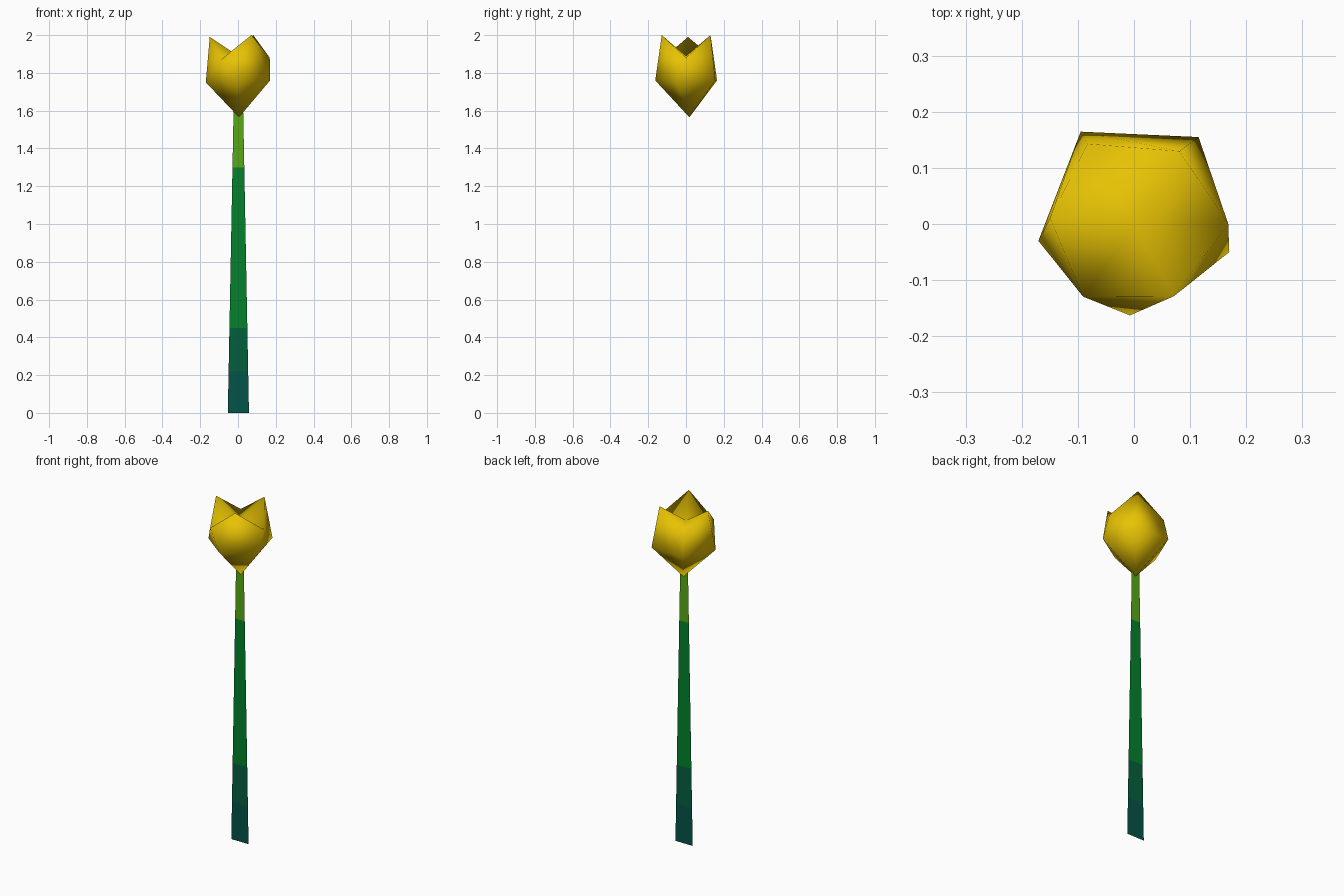
import bpy, bmesh, math
from mathutils import Vector

if "Cube" in bpy.data.objects:
    bpy.data.objects.remove(bpy.data.objects["Cube"])


def material(name, rgb):
    m = bpy.data.materials.new(name)
    lin = [(c / 255 / 12.92) if c < 11 else ((c / 255 + 0.055) / 1.055) ** 2.4 for c in rgb]
    m.diffuse_color = (*lin, 1)
    m.use_nodes = True
    m.node_tree.nodes["Principled BSDF"].inputs["Base Color"].default_value = m.diffuse_color
    return m


yellow = material("petal yellow", (238, 200, 4))
greens = [material("base teal green", (4, 84, 72)),
          material("lower dark green", (4, 95, 62)),
          material("middle green", (3, 129, 43)),
          material("top light green", (88, 168, 22))]


def make(name, verts, faces, mats):
    me = bpy.data.meshes.new(name)
    me.from_pydata(verts, [], faces)
    for m in mats:
        me.materials.append(m)
    ob = bpy.data.objects.new(name, me)
    bpy.context.collection.objects.link(ob)
    return ob


def polar(deg, r, z):
    a = math.radians(deg)
    return Vector((r * math.cos(a), r * math.sin(a), z))


# Stem: one flat tapering strip with colour bands by height
levels = [0, 0.22, 0.45, 1.30, 1.61]
verts = []
for z in levels:
    half = 0.056 - 0.019 * z
    verts += [(0.002 - half, 0.015, z), (0.002 + half, 0.015, z)]
faces = [(2 * i, 2 * i + 1, 2 * i + 3, 2 * i + 2) for i in range(4)]
stem = make("stem", verts, faces, greens)
for i, p in enumerate(stem.data.polygons):
    p.material_index = i

# Flower head: closed smooth bud with a five-sided belly and three petal tips
belly = [polar(53.4, .193, 1.76), polar(120, .19, 1.76), polar(190, .173, 1.75),
         polar(267.5, .163, 1.76), polar(343.6, .177, 1.76)]
rim = [polar(58, .153, 2.0), polar(120, .165, 1.88), polar(176, .15, 1.99),
       polar(235, .158, 1.87), polar(299, .147, 2.0), polar(0, .168, 1.88)]
base, hollow = Vector((0.005, 0.018, 1.565)), Vector((0, 0, 1.89))
# vertex numbers: belly 0-4, rim 5-10, base 11, sunken top 12
faces = [(11, (i + 1) % 5, i) for i in range(5)]
faces += [(12, 5 + i, 5 + (i + 1) % 6) for i in range(6)]
faces += [(0, 1, 5), (1, 6, 5), (1, 2, 7), (1, 7, 6), (2, 8, 7), (2, 3, 8),
          (3, 9, 8), (3, 4, 9), (4, 10, 9), (4, 0, 10), (0, 5, 10)]
flower = make("flower_head", belly + rim + [base, hollow], faces, [yellow])
bm = bmesh.new()
bm.from_mesh(flower.data)
bmesh.ops.recalc_face_normals(bm, faces=bm.faces)
for f in bm.faces:
    f.smooth = True
bm.to_mesh(flower.data)
bm.free()
